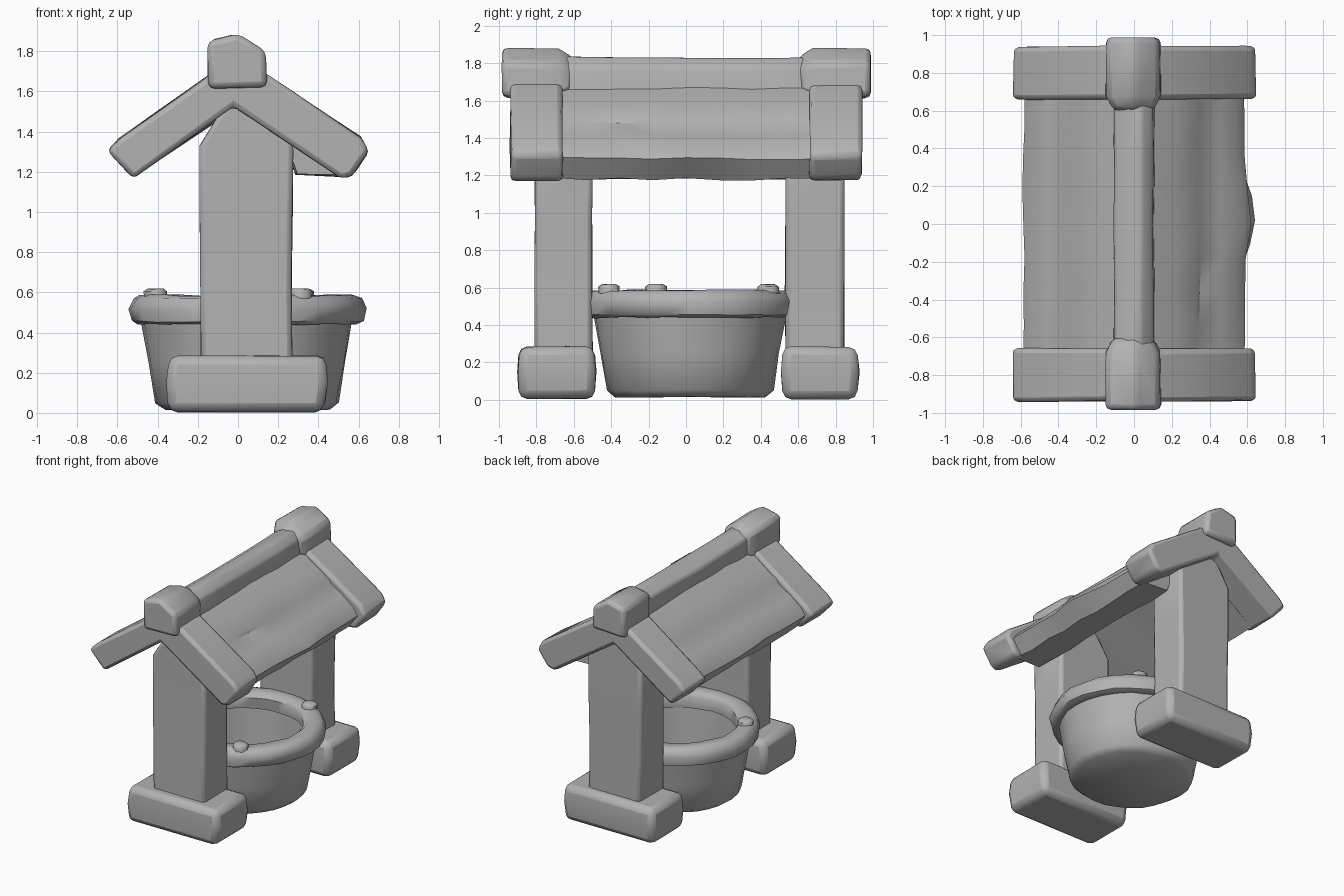
import bpy, bmesh, math, random
from mathutils import Vector

if "Cube" in bpy.data.objects:
    bpy.data.objects.remove(bpy.data.objects["Cube"])

random.seed(4)
stone = bpy.data.materials.new("stone grey")
stone.diffuse_color = (0.45, 0.45, 0.45, 1)
stone.use_nodes = True
stone.node_tree.nodes["Principled BSDF"].inputs["Base Color"].default_value = stone.diffuse_color


def finish(name, bm, bevel=0.0, angle=50):
    bmesh.ops.recalc_face_normals(bm, faces=bm.faces)
    me = bpy.data.meshes.new(name)
    bm.to_mesh(me)
    bm.free()
    ob = bpy.data.objects.new(name, me)
    bpy.context.collection.objects.link(ob)
    me.materials.append(stone)
    if bevel:
        m = ob.modifiers.new("worn edges", 'BEVEL')
        m.width, m.segments, m.limit_method = bevel, 2, 'ANGLE'
        m.angle_limit = math.radians(35)
    bpy.ops.object.select_all(action='DESELECT')
    ob.select_set(True)
    bpy.context.view_layer.objects.active = ob
    bpy.ops.object.shade_smooth_by_angle(angle=math.radians(angle))
    return ob


def loft(name, sections, bevel, jitter=0.0, angle=50):
    """Skin a list of equal-length rings and cap both ends."""
    bm = bmesh.new()
    rings = []
    for ring in sections:
        rings.append([bm.verts.new(Vector(p) + Vector([random.uniform(-jitter, jitter) for _ in range(3)]))
                      for p in ring])
    n = len(rings[0])
    for a, b in zip(rings, rings[1:]):
        for i in range(n):
            bm.faces.new((a[i], a[(i + 1) % n], b[(i + 1) % n], b[i]))
    bm.faces.new(rings[0][::-1])
    bm.faces.new(rings[-1])
    return finish(name, bm, bevel, angle)


def along_y(profile, ys):
    return [[(x, y, z) for x, z in profile] for y in ys]


def rect(x0, x1, y0, y1, z):
    return [(x0, y0, z), (x1, y0, z), (x1, y1, z), (x0, y1, z)]


# Posts on block feet, one at each end
for end, py0, py1, fy0, fy1 in (("front", -0.81, -0.50, -0.90, -0.48), ("back", 0.53, 0.845, 0.51, 0.925)):
    loft(end + "_foot", [rect(-0.345, 0.425, fy0 + .01, fy1 - .01, 0.005),
                         rect(-0.355, 0.445, fy0, fy1, 0.15),
                         rect(-0.345, 0.435, fy0 + .01, fy1 - .01, 0.285)], 0.045, 0.004)
    loft(end + "_post", [rect(-0.185, 0.27, py0, py1, 0.2),
                         rect(-0.185, 0.265, py0, py1, 0.6),
                         rect(-0.19, 0.27, py0, py1, 1.0),
                         rect(-0.19, 0.275, py0, py1, 1.33),
                         rect(-0.06, 0.08, py0, py1, 1.54)], 0.025, 0.003)

# Gable beams and the ridge end blocks
gable = [(0, 1.75), (-0.15, 1.675), (-0.59, 1.37), (-0.65, 1.305), (-0.525, 1.17), (-0.02, 1.525),
         (0.51, 1.17), (0.57, 1.18), (0.65, 1.305), (0.61, 1.37), (0.15, 1.675)]
cap = [(-0.15, 1.61), (-0.15, 1.85), (0.0, 1.885), (0.135, 1.80), (0.145, 1.62)]
for end, s in (("front", -1), ("back", 1)):
    loft(end + "_gable", along_y(gable, [s * 0.66, s * 0.94]), 0.025, 0.006)
    small = [(x * 0.72, 1.73 + (z - 1.73) * 0.68) for x, z in cap]
    loft(end + "_ridge_block", [[(x, s * 0.60, z) for x, z in small],
                                [(x, s * 0.68, z) for x, z in cap],
                                [(x, s * 0.985, z) for x, z in cap]], 0.03, 0.004)

# Ridge beam, sagging a little in the middle
ridge = [(-0.11, 1.62), (-0.105, 1.79), (-0.03, 1.835), (0.04, 1.835), (0.10, 1.78), (0.11, 1.62)]
loft("ridge_beam", [[(x, y, z - 0.008 * math.cos(y * 2)) for x, z in ridge]
                    for y in (-0.7, -0.35, 0, 0.35, 0.7)], 0.015, 0.004)

# Two roof slopes, each with a shingle step and uneven courses
slope = [(0.0, 1.72), (0.10, 1.67), (0.22, 1.585), (0.335, 1.51), (0.35, 1.48), (0.46, 1.415),
         (0.545, 1.35), (0.585, 1.29), (0.51, 1.18)]
for side, s in (("left", -1), ("right", 1)):
    under = [(0.40, 1.26), (0.0, 1.53)] if s < 0 else [(0.29, 1.19), (0.23, 1.37), (0.0, 1.53)]
    rings = []
    for i in range(9):
        y = -0.72 + 0.18 * i
        bump = 0.045 * max(0, 1 - abs(y - 0.04) / 0.25) if s > 0 else 0
        rings.append([(s * (x + (bump if 0.5 < x and z > 1.2 else 0)), y, z) for x, z in slope + under])
    loft(side + "_roof_slope", rings, 0, 0.007, 35)


def lathe(name, profile, centre, jitter, angle=50, n=28):
    """Revolve a closed (radius, z) outline; zero radius makes a pole."""
    bm = bmesh.new()
    cols = []
    poles = {}
    for k in range(n):
        a = 2 * math.pi * k / n
        col = []
        for j, (r, z) in enumerate(profile):
            if r == 0:
                if j not in poles:
                    poles[j] = bm.verts.new((centre[0], centre[1], z))
                col.append(poles[j])
            else:
                q = r + random.uniform(-jitter, jitter)
                col.append(bm.verts.new((centre[0] + q * math.cos(a), centre[1] + 0.98 * q * math.sin(a),
                                         z + random.uniform(-jitter, jitter) * 0.7)))
        cols.append(col)
    closed = profile[0][0] > 0
    m = len(profile)
    for k in range(n):
        a, b = cols[k], cols[(k + 1) % n]
        for j in range(m if closed else m - 1):
            vs = list(dict.fromkeys((a[j], b[j], b[(j + 1) % m], a[(j + 1) % m])))
            bm.faces.new(vs)
    return finish(name, bm, 0, angle)


# Well basin with a hollow inside, and its stone rim
well = (0.045, 0.02)
lathe("basin", [(0, 0.015), (0.41, 0.015), (0.455, 0.05), (0.49, 0.25), (0.525, 0.46),
                (0.45, 0.50), (0.42, 0.14), (0, 0.12)], well, 0.005)
lathe("rim", [(0.43, 0.46), (0.54, 0.44), (0.575, 0.455), (0.59, 0.52), (0.565, 0.57),
              (0.53, 0.585), (0.455, 0.58), (0.425, 0.55)], well, 0.007)

# Pebbles lying on the rim
for i, (x, y) in enumerate(((-0.41, -0.16), (0.31, -0.41), (0.32, 0.44))):
    lathe("pebble_%d" % (i + 1), [(0, 0.565), (0.06, 0.57), (0.058, 0.605), (0.04, 0.618), (0, 0.62)],
          (x, y), 0.003, n=8)
